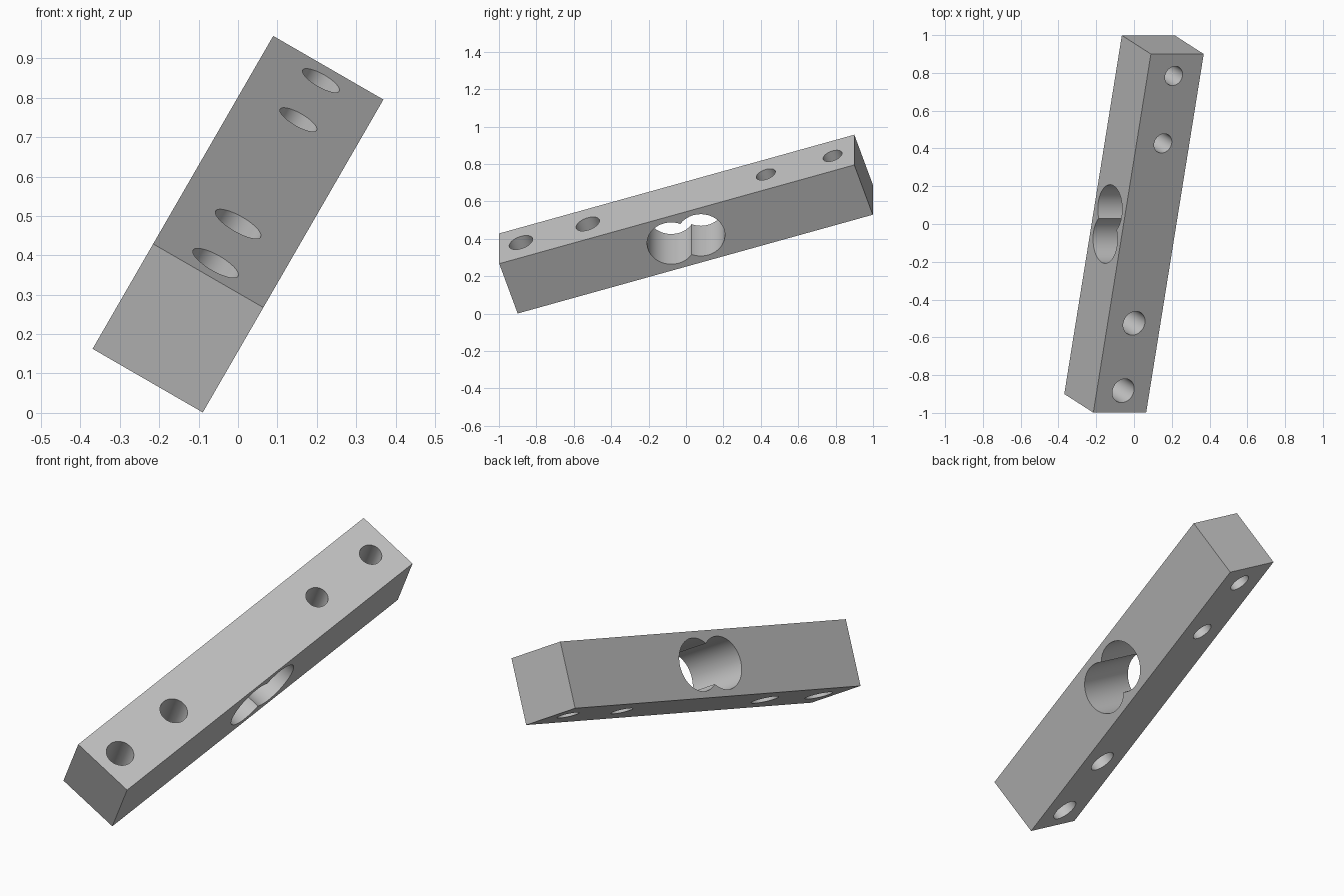
import bpy
from math import radians, pi

if "Cube" in bpy.data.objects:
    bpy.data.objects.remove(bpy.data.objects["Cube"], do_unlink=True)

LENGTH, SIDE = 1.994, 0.323
TILT = (radians(17.8), radians(30), 0)
CENTRE = (0, 0, 0.479)

grey = bpy.data.materials.new("plain grey metal")
grey.use_nodes = True
colour = (0.55, 0.55, 0.55, 1)
grey.diffuse_color = colour
grey.node_tree.nodes["Principled BSDF"].inputs["Base Color"].default_value = colour

# Square bar, modelled straight along y
bpy.ops.mesh.primitive_cube_add(size=1)
bar = bpy.context.object
bar.name = "drilled_bar"
bar.scale = (SIDE, LENGTH, SIDE)
bpy.ops.object.transform_apply(location=False, rotation=False, scale=True)
bar.data.materials.append(grey)


def drill(y, radius, sideways=False):
    """Cut a round through hole, along z or along x."""
    bpy.ops.mesh.primitive_cylinder_add(
        vertices=64, radius=radius, depth=SIDE * 2, location=(0, y, 0),
        rotation=(0, pi / 2 if sideways else 0, 0))
    cutter = bpy.context.object
    cutter.name = "hole_cutter"
    cutter.hide_render = True
    cutter.data.materials.append(grey)
    cut = bar.modifiers.new("hole", "BOOLEAN")
    cut.operation, cut.solver, cut.object = "DIFFERENCE", "EXACT", cutter
    bpy.ops.object.select_all(action="DESELECT")
    bpy.context.view_layer.objects.active = bar
    bar.select_set(True)
    bpy.ops.object.modifier_apply(modifier=cut.name)
    bpy.data.objects.remove(cutter, do_unlink=True)


# Mounting holes: wide pair at the low end, narrow pair at the high end
for y in (0.5, 0.875):
    drill(-y, 0.066)
    drill(y, 0.0535)

# Double round opening through the sides
for y in (-0.083, 0.083):
    drill(y, 0.129, sideways=True)

bpy.ops.object.shade_smooth_by_angle(angle=radians(30))

# Lean the finished bar
bar.rotation_euler = TILT
bar.location = CENTRE
